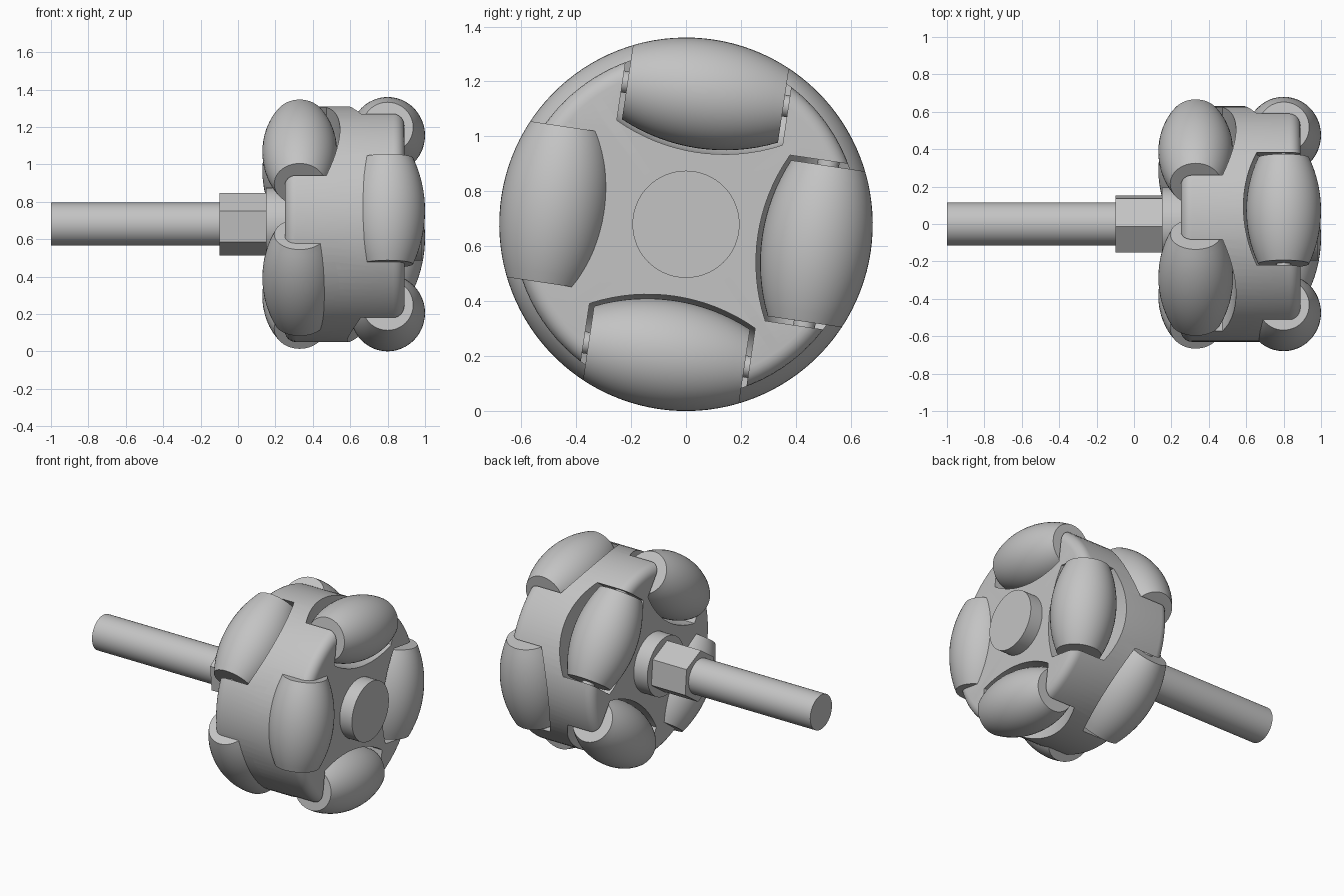
import bpy, bmesh
from math import sin, cos, pi, sqrt, radians
from mathutils import Matrix, Vector

if "Cube" in bpy.data.objects:
    bpy.data.objects.remove(bpy.data.objects["Cube"], do_unlink=True)

WHEEL_R = 0.68      # rolling radius, also the height of the axle
ROLLER_RING = 0.48  # distance of roller axes from the wheel axis
ROLLER_HALF = 0.287
TILT = -8.5
CENTRE = Vector((0, 0, WHEEL_R))

grey = bpy.data.materials.new("plain_grey")
grey.use_nodes = True
grey.diffuse_color = (0.55, 0.55, 0.55, 1)
grey.node_tree.nodes["Principled BSDF"].inputs["Base Color"].default_value = grey.diffuse_color


def lathe(profile, steps):
    """Spin (radius, height) points around local z."""
    bm = bmesh.new()
    verts = [bm.verts.new((r, 0, h)) for r, h in profile]
    edges = [bm.edges.new(pair) for pair in zip(verts, verts[1:])]
    bmesh.ops.spin(bm, geom=verts + edges, cent=(0, 0, 0), axis=(0, 0, 1),
                   angle=2 * pi, steps=steps, use_merge=True)
    bmesh.ops.remove_doubles(bm, verts=bm.verts, dist=1e-5)
    bmesh.ops.recalc_face_normals(bm, faces=bm.faces)
    return bm


def finish(name, bm, matrix):
    bm.transform(matrix)
    bmesh.ops.recalc_face_normals(bm, faces=bm.faces)
    mesh = bpy.data.meshes.new(name)
    bm.to_mesh(mesh)
    bm.free()
    mesh.materials.append(grey)
    obj = bpy.data.objects.new(name, mesh)
    bpy.context.collection.objects.link(obj)
    return obj


def select(obj):
    bpy.ops.object.select_all(action="DESELECT")
    obj.select_set(True)
    bpy.context.view_layer.objects.active = obj


def smooth(obj):
    select(obj)
    bpy.ops.object.shade_smooth_by_angle(angle=radians(30))


def rod(radius, half):
    return [(0, -half), (radius, -half), (radius, half), (0, half)]


def barrel(half, clearance, rings=16):
    """Roller profile whose outer edge follows the wheel circle."""
    hs = [half * (2 * i / rings - 1) for i in range(rings + 1)]
    arc = [(sqrt(WHEEL_R ** 2 - h * h) - ROLLER_RING + clearance, h) for h in hs]
    return [(0, -half)] + arc + [(0, half)]


def roller_frame(side, x, angle):
    """Local x faces out along the axle, y points out radially, z follows the rim."""
    out = Vector((side, 0, 0))
    radial = Vector((0, cos(angle), sin(angle)))
    frame = Matrix((out, radial, out.cross(radial))).transposed().to_4x4()
    frame.translation = CENTRE + Vector((x, 0, 0)) + radial * ROLLER_RING
    return frame


def pocket():
    """Roller clearance swept radially and axially outward."""
    bm = lathe(barrel(0.305, 0.015), 48)
    points = [v.co.copy() for v in bm.verts]
    bm.free()
    bm = bmesh.new()
    for shift in ((0, 0, 0), (0.4, 0, 0), (0, 0.4, 0), (0.4, 0.4, 0)):
        for p in points:
            bm.verts.new(p + Vector(shift))
    hull = bmesh.ops.convex_hull(bm, input=bm.verts)
    loose = {g for g in hull["geom_interior"] + hull["geom_unused"]
             if isinstance(g, bmesh.types.BMVert)}
    bmesh.ops.delete(bm, geom=list(loose), context="VERTS")
    bmesh.ops.dissolve_limit(bm, angle_limit=0.002, verts=bm.verts, edges=bm.edges)
    return bm


along_x = Matrix.Translation(CENTRE) @ Matrix.Rotation(pi / 2, 4, "Y")

# Hub with rounded rims and a boss on each side
RIM, ROUND, LEFT, RIGHT = 0.63, 0.06, 0.25, 0.89
steps = [i * pi / 12 for i in range(7)]
profile = [(0, 0.15), (0.195, 0.15), (0.195, LEFT)]
profile += [(RIM - ROUND + ROUND * sin(a), LEFT + ROUND - ROUND * cos(a)) for a in steps]
profile += [(RIM - ROUND + ROUND * cos(a), RIGHT - ROUND + ROUND * sin(a)) for a in steps]
profile += [(0.195, RIGHT), (0.195, 0.98), (0, 0.98)]
hub = finish("hub", lathe(profile, 96), along_x)

# Two staggered rows of four rollers, each in its own pocket
for row, side, x, start in (("outer", 1, 0.8, TILT), ("inner", -1, 0.33, TILT + 45)):
    for i in range(4):
        frame = roller_frame(side, x, radians(start + 90 * i))
        cutter = finish("pocket_cutter", pocket(), frame)
        cutter.hide_render = True
        select(hub)
        cut = hub.modifiers.new("pocket", "BOOLEAN")
        cut.operation = "DIFFERENCE"
        cut.solver = "EXACT"
        cut.object = cutter
        bpy.ops.object.modifier_apply(modifier=cut.name)
        bpy.data.objects.remove(cutter, do_unlink=True)
        smooth(finish(f"{row}_roller_{i + 1}", lathe(barrel(ROLLER_HALF, 0), 48), frame))
        smooth(finish(f"{row}_roller_pin_{i + 1}", lathe(rod(0.04, 0.33), 16), frame))
smooth(hub)

# Hexagonal coupling
nut_turn = Matrix.Translation((0.025, 0, 0)) @ along_x @ Matrix.Rotation(radians(5), 4, "Z")
hexagon = finish("hex_coupling", lathe(rod(0.167, 0.125), 6),
                 nut_turn)

# Axle shaft
shaft = finish("axle_shaft", lathe(rod(0.115, 0.46), 64),
               Matrix.Translation((-0.54, 0, 0)) @ along_x)
smooth(shaft)
